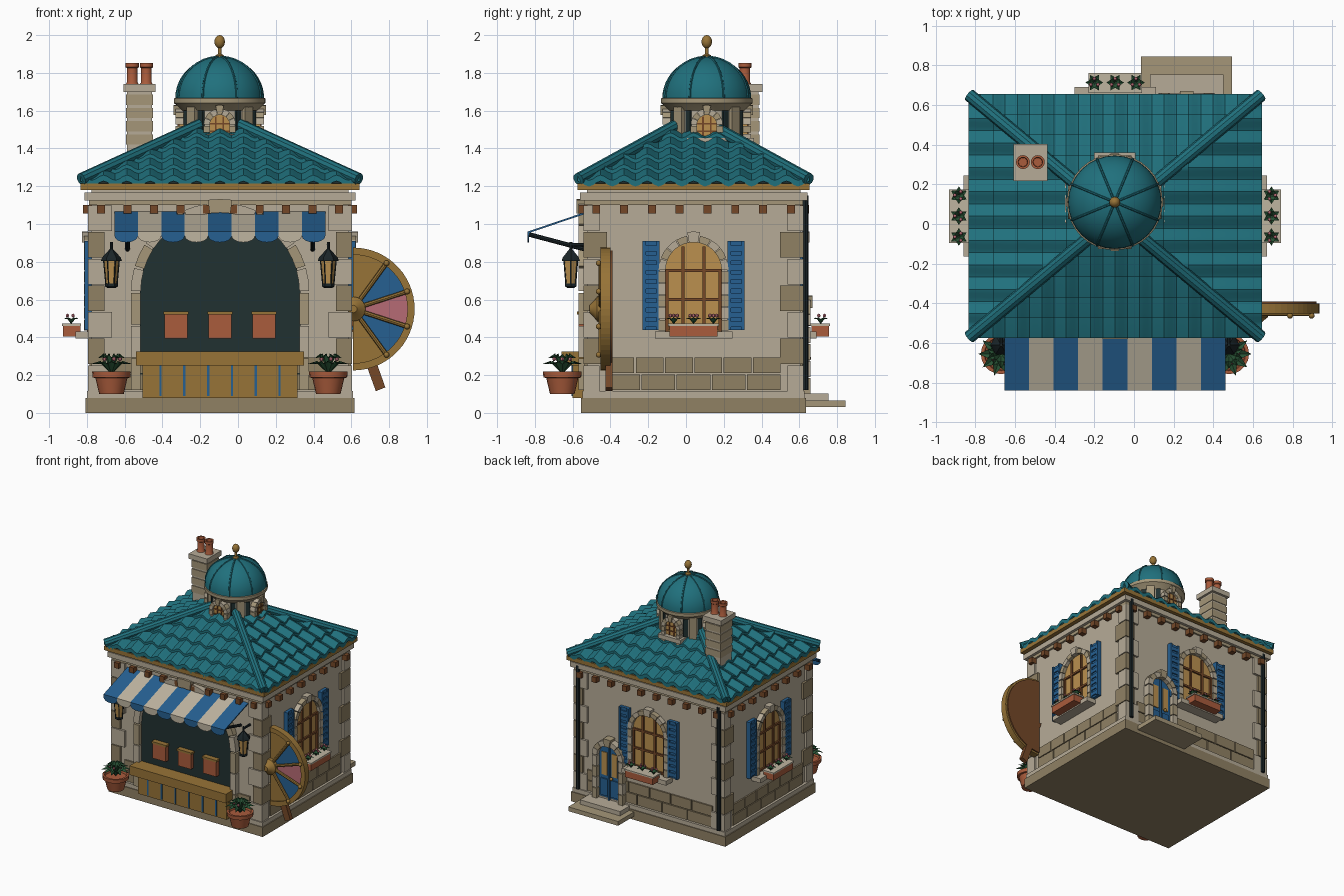
import bpy, bmesh, math
from mathutils import Matrix, Vector
from math import sin, cos, pi, radians

if "Cube" in bpy.data.objects:
    bpy.data.objects.remove(bpy.data.objects["Cube"])

COL = dict(cream='B5AA96', stone='A39578', tan='8F8064', teal='25707C', gold='96733A', brown='74492C', blue='2A6090',
           dark='263434', iron='20292C', terra='A85C3E', amber='B98F50', pink='B56A74', leaf='2C5438', white='BDB39F')
MATS = {}
for k, h in COL.items():
    m = MATS[k] = bpy.data.materials.new(k)
    m.diffuse_color = [(int(h[i:i + 2], 16) / 255) ** 2.2 for i in (0, 2, 4)] + [1]
    m.use_nodes = True
    m.node_tree.nodes["Principled BSDF"].inputs["Base Color"].default_value = m.diffuse_color
I = Matrix()
PARTS = {}
CX, CY, HX, HY = -0.095, 0.04, 0.68, 0.565


def add(name, mat, verts, faces, M=I):
    bm = PARTS.setdefault((name, mat), bmesh.new())
    vs = [bm.verts.new(M @ Vector(v)) for v in verts]
    for f in faces:
        bm.faces.new([vs[i] for i in f])


def poly(name, mat, pts, y0, y1, M=I):
    n = len(pts)
    add(name, mat, [(x, y, z) for y in (y0, y1) for x, z in pts],
        [range(n), range(2 * n - 1, n - 1, -1)] + [(i, (i + 1) % n, n + (i + 1) % n, n + i) for i in range(n)], M)


def box(name, mat, x0, x1, y0, y1, z0, z1, M=I):
    poly(name, mat, [(x0, z0), (x1, z0), (x1, z1), (x0, z1)], y0, y1, M)


def slab(name, mat, hx, hy, z0, z1):
    box(name, mat, CX - hx, CX + hx, CY - hy, CY + hy, z0, z1)


def lathe(name, mat, prof, x, y, n=16, M=I):
    k = len(prof)
    vs = [(x + r * cos(2 * pi * i / n), y + r * sin(2 * pi * i / n), z) for r, z in prof for i in range(n)]
    fs = [(j * n + i, j * n + (i + 1) % n, (j + 1) * n + (i + 1) % n, (j + 1) * n + i) for j in range(k - 1) for i in range(n)]
    add(name, mat, vs, fs + [range(n), range(k * n - n, k * n)], M)


def tube(name, mat, p, q, r, n=8, M=I):
    p, q = Vector(p), Vector(q)
    R = Matrix.Translation(p) @ (q - p).to_track_quat('Z', 'Y').to_matrix().to_4x4()
    lathe(name, mat, [(r, 0), (r, (q - p).length)], 0, 0, n, M @ R)


def ball(name, mat, x, y, z, r, s=1, n=12, M=I):
    lathe(name, mat, [(max(r * sin(pi * i / 8), .001), z - s * r * cos(pi * i / 8)) for i in range(9)], x, y, n, M)


def frame(a, d, x=CX, y=CY):  # local y = 0 is the wall face, -y points outwards
    return Matrix.Translation((x, y, 0)) @ Matrix.Rotation(radians(a), 4, 'Z') @ Matrix.Translation((0, -d, 0))


def arch(c, r, z0, zs, n=16):
    return [(c - r, z0), (c + r, z0)] + [(c + r * cos(pi * i / n), zs + r * sin(pi * i / n)) for i in range(n + 1)]


def surround(name, c, r0, r1, z0, zs, out, n, courses, M):  # stone arch with jamb blocks
    for i in range(n):
        a, b = pi * i / n + .012, pi * (i + 1) / n - .012
        key = .02 if i == n // 2 else 0
        m = (a + b) / 2
        poly(name, 'stone' if i % 2 else 'cream', [(c + r * cos(t), zs + r * sin(t)) for r, t in
             ((r0, a), (r1 + key, a), (r1 + key, m), (r1 + key, b), (r0, b), (r0, m))], -out - key / 2, .01, M)
    h = (zs - z0) / courses
    for i in range(courses):
        for s in (-1, 1):
            x0, x1 = sorted((c + s * r0, c + s * r1))
            box(name, 'cream' if i % 2 else 'stone', x0, x1, -out, .01, z0 + i * h, z0 + i * h + h - .006, M)


def leaf(mat, x, y, z, a, l, rise, w, M=I):
    c, s = cos(a), sin(a)
    P = lambda d, e, h: (x + d * c - e * s, y + d * s + e * c, z + h)
    add('leaves', mat, [P(0, 0, 0), P(l * .5, w, rise), P(l, 0, rise * .75), P(l * .5, -w, rise), P(l * .5, 0, rise * .8)],
        [(0, 4, 1), (1, 4, 2), (0, 3, 4), (3, 2, 4)], M)


def window(M):  # arched window with shutters and flower box
    poly('window_glass', 'amber', arch(0, .15, .43, .755), -.012, .01, M)
    surround('window_surround', 0, .148, .185, .435, .755, .04, 9, 5, M)
    for x in (-.055, .055, -.14, .14):
        box('window_bars', 'brown', x - .008, x + .008, -.025, 0, .43, .76 + (.12 if abs(x) < .1 else 0), M)
    for z in (.45, .6, .755):
        box('window_bars', 'brown', -.148, .148, -.025, 0, z - .008, z + .008, M)
    for s in (-1, 1):
        c = s * .225
        box('shutter', 'blue', c - .042, c + .042, -.025, 0, .44, .91, M)
        for dx in (-.036, .036):
            box('shutter', 'blue', c + dx - .008, c + dx + .008, -.037, 0, .44, .91, M)
        for i in range(9):
            box('shutter', 'blue', c - .035, c + .035, -.034, 0, .455 + i * .05, .485 + i * .05, M)
    box('window_sill', 'cream', -.205, .205, -.085, 0, .395, .432, M)
    box('flower_box', 'terra', -.128, .128, -.152, -.06, .405, .465, M)
    box('flower_box_rim', 'white', -.135, .135, -.157, -.055, .46, .472, M)
    for x in (-.105, 0, .105):
        for k in range(6):
            leaf('leaf', x, -.108, .47, k * pi / 3, .045, .035, .014, M)
        for dx, dy in ((0, -.02), (.018, .01), (-.018, .01)):
            ball('flowers', 'pink', x + dx, -.108 + dy, .515, .01, 1, 6, M)


# base, walls and cornice
slab('base_slab', 'tan', .712, .595, 0, .08)
slab('base_slab_top', 'cream', .705, .588, .08, .115)
slab('walls', 'cream', HX, HY, .1, 1.19)
slab('frieze', 'stone', .695, .58, 1.1, 1.125)
slab('cornice', 'cream', .718, .602, 1.125, 1.168)
slab('gutter_board', 'gold', .738, .615, 1.18, 1.215)
SIDES = [(0, HY, HX), (90, HX, HY), (180, HY, HX), (270, HX, HY)]
for a, d, h in SIDES:
    M = frame(a, d)
    n = round(2 * h / .135)
    for i in range(n):  # corbels under the cornice
        x = -h + .05 + i * (2 * h - .1) / (n - 1)
        box('corbels', 'brown', x - .021, x + .021, -.045, 0, 1.055, 1.1, M)
    for row, z in enumerate((.12, .21)):  # plinth stones
        n = 5 + row
        for i in range(n):
            w = 2 * (h - .1) / n
            box('plinth_stones', 'tan', -h + .104 + i * w, -h + .096 + (i + 1) * w, -.012, 0, z, z + .083, M)
    if a:
        window(M)
for sx in (-1, 1):
    for sy in (-1, 1):
        for i in range(7):  # corner quoins
            lx, ly = ((.125, .085), (.085, .125))[i % 2]
            X = sorted((CX + sx * (HX + .018), CX + sx * (HX - lx + .018)))
            Y = sorted((CY + sy * (HY + .018), CY + sy * (HY - ly + .018)))
            box('quoins', 'tan' if i % 2 else 'cream', *X, *Y, .117 + i * .141, .252 + i * .141)
    tube('downpipe', 'iron', (CX + sx * .65, .632, .12), (CX + sx * .65, .632, 1.15), .016)

# tiled roof: overlapping wavy rows on each slope, ridge caps on the hips
EZ, AZ = 1.225, 1.56
poly_v = [(CX + x, CY + y, EZ - .012) for x, y in ((-.735, -.61), (.735, -.61), (.735, .61), (-.735, .61))]
add('roof_core', 'dark', poly_v + [(CX, CY, AZ - .02)], [(0, 1, 2, 3), (0, 1, 4), (1, 2, 4), (2, 3, 4), (3, 0, 4)])
ROWS = 6
for a, d, w in ((0, .615, .74), (90, .74, .615), (180, .615, .74), (270, .74, .615)):
    cols = 12 if w > .7 else 10
    n = cols * 6
    for r in range(ROWS):
        vs = []
        for t, lift in ((r / ROWS, -.012), (r / ROWS, .02), ((r + .5) / ROWS, .012), ((r + 1) / ROWS, 0)):
            lim = w * (1 - t)
            for i in range(n + 1):
                u = max(-lim, min(lim, -w + 2 * w * i / n))
                vs.append((u, -d * (1 - t), EZ + (AZ - EZ) * t + lift + .014 * cos(2 * pi * (u + w) * cols / (2 * w))))
        add('roof_tiles', 'teal', vs, [(j * (n + 1) + i, j * (n + 1) + i + 1, (j + 1) * (n + 1) + i + 1, (j + 1) * (n + 1) + i)
            for j in range(3) for i in range(n)], frame(a, 0))
for sx in (-1, 1):
    for sy in (-1, 1):
        P = lambda t: Vector((CX + sx * .735 * (1 - t), CY + sy * .61 * (1 - t), EZ + .012 + (AZ - EZ) * t))
        for i in range(7):
            tube('hip_caps', 'teal', P(i / 7), P((i + 1.05) / 7), .033, 10)

# drum, dome and finial
DX, DY = -.097, .11
lathe('drum', 'cream', [(.2, 1.3), (.2, 1.63)], DX, DY, 32)
lathe('drum_cornice', 'stone', [(.2, 1.6), (.225, 1.625), (.242, 1.64), (.242, 1.665), (.225, 1.672)], DX, DY, 32)
lathe('dome', 'teal', [(max(.235 * cos(pi * i / 24), .003), 1.668 + .217 * sin(pi * i / 24)) for i in range(13)], DX, DY, 32)
for k in range(8):
    a = pi * (k + .5) / 4
    P = lambda e: (DX + .236 * cos(e) * cos(a), DY + .236 * cos(e) * sin(a), 1.668 + .218 * sin(e))
    for i in range(8):
        tube('dome_ribs', 'teal', P(pi * i / 16), P(pi * (i + 1) / 16), .006, 6)
lathe('finial', 'gold', [(.03, 1.87), (.022, 1.893), (.01, 1.9), (.01, 1.94)], DX, DY)
ball('finial', 'gold', DX, DY, 1.965, .028, 1.25, 16)
for a in (0, 90, 180, 270):
    M = frame(a, .2, DX, DY)
    poly('dormer_glass', 'amber', arch(0, .055, 1.42, 1.525, 10), -.015, .03, M)
    surround('dormer_surround', 0, .052, .085, 1.4, 1.525, .035, 7, 3, M)
    for x in (-.02, .02):
        box('dormer_bars', 'brown', x - .004, x + .004, -.022, 0, 1.42, 1.57, M)
    for z in (1.49, 1.53):
        box('dormer_bars', 'brown', -.053, .053, -.022, 0, z - .004, z + .004, M)
    box('dormer_sill', 'cream', -.105, .105, -.05, .02, 1.42, 1.455, M)
    M = frame(a + 45, .2, DX, DY)
    box('drum_pilasters', 'stone', -.03, .03, -.018, .02, 1.35, 1.62, M)
    for x in (-.055, .055):
        box('drum_panels', 'dark', x - .017, x + .017, .001, .03, 1.45, 1.6, M)

# chimney
box('chimney', 'cream', -.588, -.455, .24, .384, 1.3, 1.7)
for i in range(4):
    box('chimney_courses', 'stone', -.593, -.45, .235, .389, 1.42 + i * .07, 1.475 + i * .07)
box('chimney_cap', 'cream', -.607, -.437, .217, .404, 1.7, 1.742)
for x in (-.56, -.485):
    lathe('chimney_pots', 'terra', [(.034, 1.74), (.028, 1.75), (.028, 1.825), (.035, 1.83), (.035, 1.852), (.024, 1.852), (.022, 1.8)], x, .312)

# serving front: arched opening, counter, hanging boards
F = frame(0, HY)
poly('stall_opening', 'dark', arch(0, .425, .2, .64, 24), -.01, .01, F)
surround('stall_surround', 0, .42, .472, .12, .64, .045, 11, 3, F)
box('counter_body', 'gold', -.505, .315, -.6, -.52, .08, .26)
box('counter_top', 'gold', -.54, .35, -.66, -.52, .25, .325)
for i in range(6):
    x = -.41 + i * .126
    box('counter_stripes', 'blue', x - .006, x + .006, -.606, -.59, .09, .25)
for x in (-.328, -.095, .138):
    box('menu_boards', 'terra', x - .06, x + .06, -.57, -.53, .395, .52)
    box('menu_board_bars', 'gold', x - .067, x + .067, -.578, -.53, .52, .537)

# striped awning with scalloped edge
SW = 1.116 / 9
for i in range(9):
    x0, x1, m = -.654 + i * SW, -.654 + (i + 1) * SW, 'white' if i % 2 else 'blue'
    add('awning', m, [(x, y, z) for x in (x0, x1) for y, z in ((-.52, 1.068), (-.838, .96), (-.838, .95), (-.52, 1.058))],
        [(0, 1, 2, 3), (4, 5, 6, 7), (0, 1, 5, 4), (1, 2, 6, 5), (2, 3, 7, 6), (3, 0, 4, 7)])
    poly('awning_edge', m, [(x0, .96)] + [((x0 + x1) / 2 - SW / 2 * cos(pi * k / 8), .937 - .034 * sin(pi * k / 8)) for k in range(9)]
         + [(x1, .96)], -.84, -.832)
for x in (-.585, .395):
    tube('awning_arm', 'iron', (x, -.832, .945), (x, -.53, .865), .012)
tube('awning_arm', 'iron', (-.65, -.828, .948), (.46, -.828, .948), .008)

# lanterns and potted plants either side
for x in (-.67, .478):
    y = -.61
    tube('lantern_bracket', 'iron', (x, -.52, .89), (x, y, .89), .009)
    tube('lantern_bracket', 'iron', (x, y, .84), (x, y, .905), .008)
    lathe('lantern_cap', 'iron', [(.055, .805), (.05, .822), (.02, .855), (.006, .87)], x, y, 6)
    lathe('lantern_glass', 'amber', [(.028, .68), (.04, .805)], x, y, 6)
    lathe('lantern_foot', 'iron', [(.02, .66), (.034, .67), (.034, .685)], x, y, 6)
    for k in range(6):
        c, s = cos(k * pi / 3), sin(k * pi / 3)
        tube('lantern_bars', 'iron', (x + .029 * c, y + .029 * s, .68), (x + .041 * c, y + .041 * s, .81), .004, 5)
    y = -.655
    lathe('plant_pot', 'terra', [(.065, .1), (.085, .185), (.1, .187), (.102, .218), (.085, .218), (.08, .2)], x, y, 20)
    for k in range(10):
        leaf('leaf', x, y, .205, k * pi / 5, .115, .07, .025)
        leaf('leaf', x, y, .215, (k + .5) * pi / 5, .075, .1, .018)
    for k in range(5):
        ball('flowers', 'pink', x + .045 * cos(k * 1.257), y + .045 * sin(k * 1.257), .285, .011, 1, 6)

# half wheel on the right side
WX, WZ = .61, .55
pt = lambda r, t: (WX + r * cos(radians(t)), WZ + r * sin(radians(t)))
for t, m in ((-72, 'gold'), (-36, 'blue'), (0, 'pink'), (36, 'blue'), (72, 'gold')):
    poly('wheel_sectors', m, [(WX, WZ)] + [pt(.3, t - 18 + 6 * k) for k in range(7)], -.44, -.41)
    for k in range(6):
        b = t - 18 + 6 * k
        poly('wheel_rim', 'gold', [pt(.287, b), pt(.325, b), pt(.325, b + 6), pt(.287, b + 6)], -.452, -.4)
poly('wheel_back', 'brown', [pt(.31, -90 + 6 * k) for k in range(31)], -.412, -.39)
for t in (-54, -18, 18, 54):
    (x, z), (x0, z0) = pt(.3, t), pt(.02, t)
    tube('wheel_spokes', 'gold', (x0, -.452, z0), (x, -.452, z), .012)
    ball('wheel_pegs', 'gold', x, -.462, z, .015)
lathe('wheel_hub', 'gold', [(.065, 0), (.065, .03), (.04, .05), (.02, .07)], 0, 0, 20,
      Matrix.Translation((WX, -.44, WZ)) @ Matrix.Rotation(pi / 2, 4, 'X'))
poly('wheel_leg', 'brown', [(.59, .5), (.65, .5), (.78, .135), (.73, .115)], -.425, -.39)

# back door and steps
B = frame(180, HY)
c = -.36
poly('door', 'blue', arch(c, .1, .1, .46), -.02, .01, B)
surround('door_surround', c, .098, .142, .1, .46, .055, 7, 4, B)
for s in (-1, 1):
    box('door_panels', 'blue', c + s * .047 - .033, c + s * .047 + .033, -.03, 0, .13, .27, B)
    box('door_panes', 'amber', c + s * .047 - .025, c + s * .047 + .025, -.027, 0, .3, .49, B)
box('door_bars', 'blue', c - .007, c + .007, -.035, 0, .1, .55, B)
ball('door_knob', 'gold', c + .03, -.045, .29, .013, 1, 10, B)
box('lower_step', 'stone', .035, .495, .6, .845, .03, .066)
box('upper_step', 'cream', .08, .45, .6, .755, .066, .102)

# turn the collected parts into objects, smooth with sharp edges kept
for (name, mat), bm in PARTS.items():
    if name in ('roof_tiles',):
        bmesh.ops.remove_doubles(bm, verts=bm.verts, dist=1e-5)
    bmesh.ops.recalc_face_normals(bm, faces=bm.faces)
    for f in bm.faces:
        f.smooth = True
    for e in bm.edges:
        e.smooth = len(e.link_faces) == 2 and e.calc_face_angle(0) < radians(35)
    me = bpy.data.meshes.new(name)
    bm.to_mesh(me)
    bm.free()
    me.materials.append(MATS[mat])
    bpy.context.collection.objects.link(bpy.data.objects.new(name, me))
